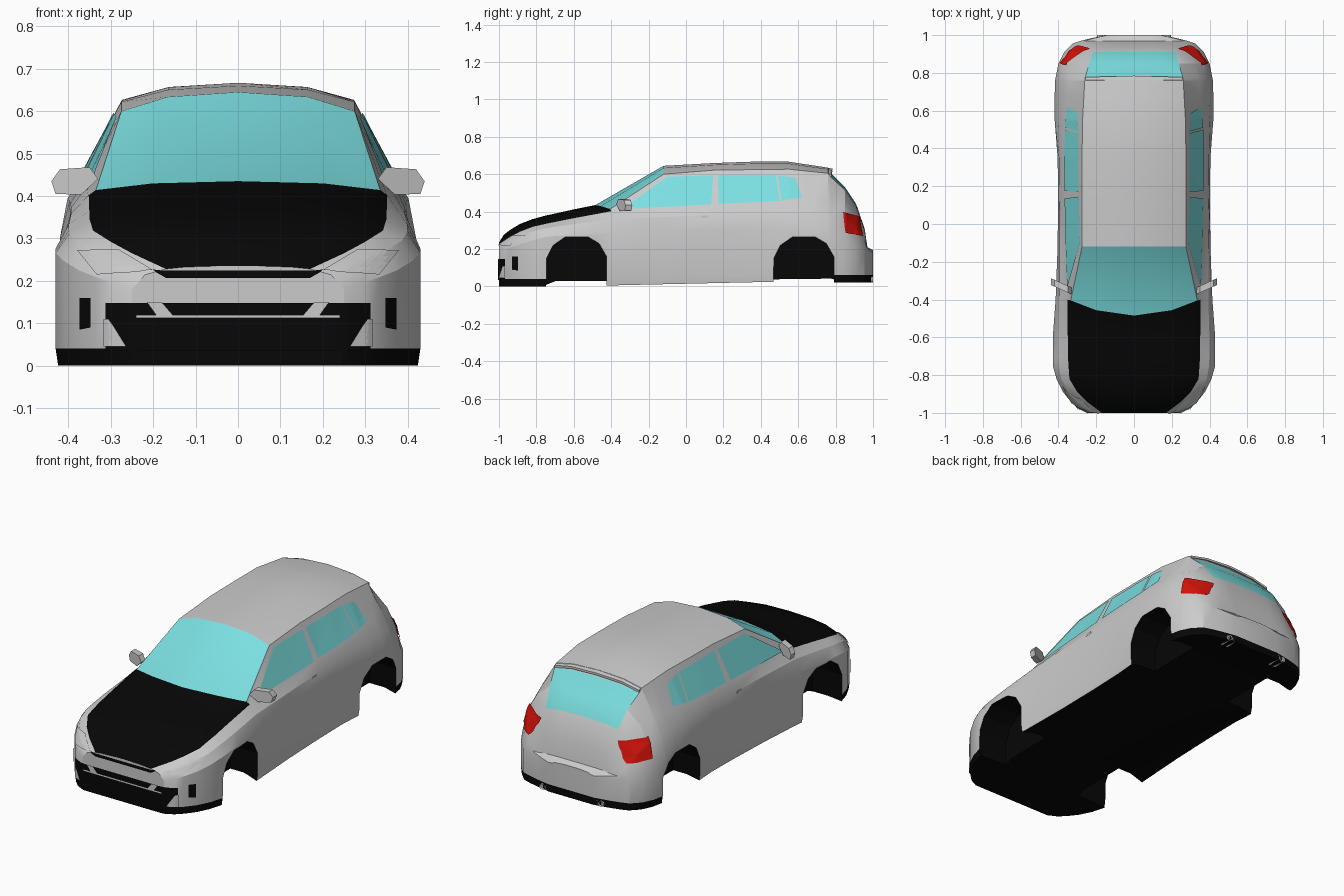
import bpy, bmesh, math
from mathutils import Vector
from mathutils.bvhtree import BVHTree

if "Cube" in bpy.data.objects:
    bpy.data.objects.remove(bpy.data.objects["Cube"])


def material(name, rgb):
    m = bpy.data.materials.new(name)
    m.diffuse_color = (*rgb, 1)
    m.use_nodes = True
    m.node_tree.nodes["Principled BSDF"].inputs["Base Color"].default_value = m.diffuse_color
    return m


GREY = material("paint", (0.62, 0.62, 0.62))
BLACK = material("black", (0.002, 0.002, 0.002))
GLASS = material("glass", (0.2, 0.74, 0.75))
RED = material("red", (0.65, 0.006, 0.003))


def make_object(name, bm, mats=()):
    me = bpy.data.meshes.new(name)
    bm.to_mesh(me)
    bm.free()
    ob = bpy.data.objects.new(name, me)
    bpy.context.collection.objects.link(ob)
    for m in mats:
        me.materials.append(m)
    return ob


def curve(*pts):
    """Piecewise linear profile along the car's length."""
    def f(y):
        if y <= pts[0][0]:
            return pts[0][1]
        for (a, va), (b, vb) in zip(pts, pts[1:]):
            if y <= b:
                return va + (vb - va) * (y - a) / (b - a)
        return pts[-1][1]
    return f


# Profile curves of the body
side_x = curve((-1, .25), (-.97, .31), (-.9, .37), (-.82, .41), (-.75, .43), (-.6, .43), (-.4, .415), (0, .4),
               (.4, .405), (.55, .42), (.75, .42), (.85, .4), (.91, .37), (.955, .325), (.97, .28), (.985, .22),
               (1, .14))
side_z = curve((-1, .18), (-.97, .2), (-.76, .265), (-.4, .29), (0, .3), (.6, .3), (.85, .24), (.91, .21),
               (.955, .195), (1, .16))
sill_z = curve((-1, 0), (-.75, 0), (-.43, .005), (.46, .025), (1, .02))
floor_z = curve((-1, 0), (-.75, .008), (-.7, .028), (.46, .038), (.78, .042), (.82, .025), (1, .02))
belt_x = curve((-1, .17), (-.94, .25), (-.89, .3), (-.82, .342), (-.7, .35), (-.4, .352), (0, .365), (.4, .368),
               (.6, .362), (.75, .345), (.85, .315), (.91, .27), (.955, .24), (.97, .22), (1, .12))
belt_z = curve((-1, .228), (-.94, .265), (-.87, .303), (-.8, .325), (-.6, .365), (-.4, .402), (0, .425),
               (.3, .443), (.6, .46), (.75, .47), (.85, .45), (.91, .37), (.955, .27), (.97, .202), (1, .182))
edge_x = curve((-1, .13), (-.9, .22), (-.8, .29), (-.4, .335), (-.12, .275), (.5, .275), (.77, .26), (.91, .22),
               (.97, .185), (1, .1))
edge_z = curve((-1, .232), (-.94, .285), (-.89, .318), (-.8, .35), (-.6, .39), (-.4, .414), (-.12, .6), (.15, .622),
               (.55, .627), (.76, .605), (.775, .585), (.85, .515), (.91, .425), (.955, .3), (.97, .208), (1, .19))
top_z = curve((-1, .235), (-.975, .275), (-.94, .303), (-.89, .333), (-.8, .368), (-.6, .412), (-.4, .435),
              (-.12, .645), (.15, .66), (.35, .667), (.55, .667), (.76, .635), (.775, .605), (.85, .53), (.91, .44),
              (.955, .31), (.97, .21), (1, .195))


def section(y):
    sx, sz, bx, bz = side_x(y), side_z(y), belt_x(y), belt_z(y)
    ex, ez, tz, z0 = edge_x(y), edge_z(y), top_z(y), sill_z(y)
    half = [(0, floor_z(y)), (min(.34, sx * .8), floor_z(y)), (sx - .006, z0), (sx, z0 + .04), (sx, sz),
            (sx * .45 + bx * .55 + .013, sz * .45 + bz * .55 + .008),
            (bx, bz), (ex, ez), (ex * .6, ez + (tz - ez) * .75), (0, tz)]
    ring = half + [(-x, z) for x, z in half[8:0:-1]]
    pts = []
    for x, z in ring:
        yy = y
        if y == -.4 and z > .3:            # curved base of the windscreen
            yy -= .085 * max(0, 1 - (x / .345) ** 2)
        pts.append((x, yy, z))
    return pts


# Body shell with black hood, windscreen and tailgate glass
stations = [-1, -.975, -.94, -.89, -.82, -.75, -.7, -.6, -.4, -.12, .15, .35, .55, .68, .76, .775, .85, .91,
            .955, .97, .985, 1]
bm = bmesh.new()
rings = [[bm.verts.new(p) for p in section(y)] for y in stations]
for s, (r0, r1) in enumerate(zip(rings, rings[1:])):
    y0, y1 = stations[s], stations[s + 1]
    for i in range(18):
        f = bm.faces.new((r0[i], r0[(i + 1) % 18], r1[(i + 1) % 18], r1[i]))
        j = i if i < 9 else 17 - i
        if j < 2 or (j == 2 and (y1 < -.5 or y0 > .77)) or (j > 5 and y1 <= -.4):
            f.material_index = 1
        elif j > 6 and (y0 == -.4 or (y0 >= .775 and y1 <= .91)):
            f.material_index = 2
for r in (rings[0], rings[-1]):            # end caps, each with its black lip
    bm.faces.new(r[3:16])
    bm.faces.new(r[15:] + r[:4]).material_index = 1
bmesh.ops.recalc_face_normals(bm, faces=bm.faces)
tree = BVHTree.FromBMesh(bm)
body = make_object("body", bm, (GREY, BLACK, GLASS))
bpy.context.view_layer.objects.active = body
body.select_set(True)
bpy.ops.object.shade_smooth_by_angle(angle=math.radians(24))


def prism(bm, pts, a, b, place):
    """Extrude a flat outline from a to b."""
    lo = [bm.verts.new(place(u, v, a)) for u, v in pts]
    hi = [bm.verts.new(place(u, v, b)) for u, v in pts]
    n = len(pts)
    faces = [bm.faces.new(lo), bm.faces.new(hi)]
    faces += [bm.faces.new((lo[i], lo[(i + 1) % n], hi[(i + 1) % n], hi[i])) for i in range(n)]
    bmesh.ops.recalc_face_normals(bm, faces=bm.faces)
    return faces


# Wheel arches
arch = [(-.165, -.1), (-.16, .15), (-.125, .22), (-.06, .265), (.06, .265), (.12, .23), (.16, .16), (.162, -.1)]
bm = bmesh.new()
for yc in (-.585, .63):
    for side in (-1, 1):
        prism(bm, arch, .25 * side, .6 * side, lambda u, v, d: (d, yc + u, v))
for f in bm.faces:
    f.material_index = 1
cutter = make_object("arch_cutter", bm, (GREY, BLACK, GLASS))
cutter.hide_render = True
cutter.hide_viewport = True
cut = body.modifiers.new("arches", "BOOLEAN")
cut.operation = 'DIFFERENCE'
cut.solver = 'EXACT'
cut.object = cutter


def mirror(ob):
    ob.modifiers.new("mirror", "MIRROR").use_axis[0] = True


def patch(name, view, corners, mat, lift=.004, both=False, n=8, m=4):
    """Panel laid on the body: four corners seen from the side or front."""
    start, d = {"side": (Vector((2, 0, 0)), Vector((-1, 0, 0))),
                "front": (Vector((0, -3, 0)), Vector((0, 1, 0)))}[view]
    c = [Vector(p) for p in corners]
    bm = bmesh.new()
    grid = []
    for i in range(n + 1):
        row = []
        for k in range(m + 1):
            p = c[0].lerp(c[1], i / n).lerp(c[3].lerp(c[2], i / n), k / m)
            o = start + (Vector((0, p.x, p.y)) if view == "side" else Vector((p.x, 0, p.y)))
            hit, nor, _, _ = tree.ray_cast(o, d)
            if hit is None:
                hit, nor, _, _ = tree.find_nearest(o)
            row.append(bm.verts.new(hit + nor * lift))
        grid.append(row)
    for i in range(n):
        for k in range(m):
            f = bm.faces.new((grid[i][k], grid[i + 1][k], grid[i + 1][k + 1], grid[i][k + 1]))
            f.normal_update()
            if f.normal.dot(d) > 0:
                f.normal_flip()
    ob = make_object(name, bm, (mat,))
    if both:
        mirror(ob)


# Side windows
patch("front_side_window", "side", [(-.34, .412), (.135, .437), (.145, .592), (-.1, .585)], GLASS, both=True)
patch("rear_side_window", "side", [(.175, .44), (.5, .455), (.48, .595), (.17, .593)], GLASS, both=True)
patch("quarter_window", "side", [(.51, .457), (.62, .475), (.585, .578), (.49, .593)], GLASS, both=True)

# Lamps
patch("tail_light", "side", [(.85, .285), (.94, .268), (.922, .372), (.838, .395)], RED, .007, True, n=14, m=10)
patch("headlight", "front", [(.2, .222), (.33, .212), (.375, .27), (.28, .27)], GREY, .006, True)

# Nose openings and trim
patch("lower_grille", "front", [(-.31, .035), (.31, .035), (.31, .148), (-.31, .148)], BLACK, n=24)
patch("upper_grille", "front", [(-.17, .207), (.17, .207), (.2, .224), (-.2, .224)], BLACK, n=16)
patch("fog_panel", "front", [(.26, .045), (.312, .045), (.312, .11), (.3, .11)], GREY, .008, True)
patch("fog_pocket", "front", [(.345, .09), (.37, .085), (.37, .16), (.345, .16)], BLACK, both=True)
patch("grille_strut", "front", [(.15, .115), (.19, .115), (.215, .15), (.18, .15)], GREY, .009, True)
patch("grille_slat", "front", [(-.24, .112), (.24, .112), (.24, .119), (-.24, .119)], GREY, .009, n=16, m=1)

# Roof spoiler lip over the tailgate glass
bm = bmesh.new()
top = [(-.258, .604), (-.155, .626), (0, .634), (.155, .626), (.258, .604)]
prism(bm, top + [(x, z - .012) for x, z in reversed(top)], .759, .785,
      lambda u, v, d: (u, d - abs(u) * .03 * (d > .77), v - (d - .76) * .2))
make_object("spoiler", bm)

# Wing mirrors
bm = bmesh.new()
prism(bm, [(.33, .44), (.37, .403), (.43, .405), (.44, .435), (.42, .463), (.35, .468)], -.018, .018,
      lambda u, v, d: (u, -.35 + (u - .34) * .45 + d, v))
mirror(make_object("wing_mirror", bm))

# Door handles
bm = bmesh.new()
prism(bm, [(.08, .366), (.12, .368), (.12, .38), (.08, .378)], .38, .397, lambda u, v, d: (d, u, v))
mirror(make_object("door_handle", bm))

# Twin exhaust tips
bm = bmesh.new()
circle = [(math.cos(a * math.pi / 6) * .016, math.sin(a * math.pi / 6) * .016) for a in range(12)]
for x in (.145, .18):
    end = prism(bm, circle, .93, 1.0, lambda u, v, d: (x + u, d, .036 + v))[1]
    bmesh.ops.inset_region(bm, faces=[end], thickness=.004)
    bmesh.ops.translate(bm, verts=end.verts, vec=(0, -.008, 0))
mirror(make_object("exhaust_tips", bm))
